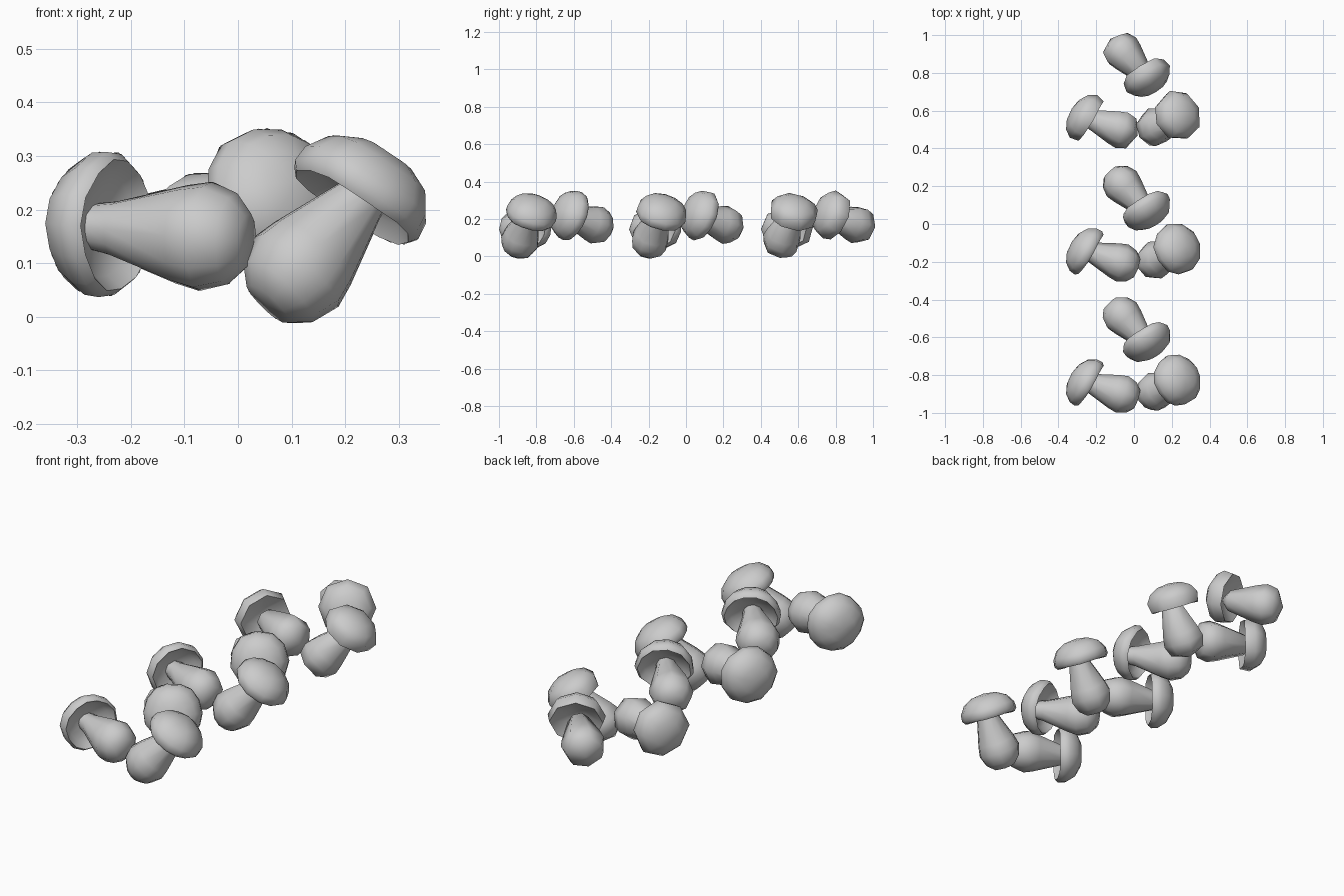
import bpy
import bmesh
from math import sin, cos, pi, radians
from mathutils import Vector

cube = bpy.data.objects.get("Cube")
if cube:
    bpy.data.objects.remove(cube, do_unlink=True)

grey = bpy.data.materials.new("plain grey")
grey.use_nodes = True
COLOUR = (0.6, 0.6, 0.6, 1)
grey.diffuse_color = COLOUR
grey.node_tree.nodes["Principled BSDF"].inputs["Base Color"].default_value = COLOUR

# Profiles as (radius, height along the axis)
STEM = [(0, 0), (0.052, 0.004), (0.086, 0.036), (0.103, 0.088), (0.093, 0.135),
        (0.051, 0.27), (0.044, 0.31), (0, 0.31)]
CAP = [(0, 0.04), (0.05, 0.035), (0.1, 0.02), (0.124, -0.008), (0.137, 0.008),
       (0.134, 0.04), (0.108, 0.08), (0.062, 0.105), (0, 0.114)]


def lathe(name, profile, sides, origin, axis, wave=0.0, phase=0.0):
    """Turn a profile round an axis, with a gentle natural waviness."""
    bm = bmesh.new()
    rings = []
    for r, h in profile:
        if r == 0:
            rings.append([bm.verts.new((0, 0, h))])
            continue
        ring = []
        for i in range(sides):
            a = 2 * pi * i / sides
            w = wave * sin(3 * a + phase)
            ring.append(bm.verts.new((r * (1 + w) * cos(a), r * (1 - w) * sin(a),
                                      h + 0.1 * w * r / 0.13)))
        rings.append(ring)
    for lower, upper in zip(rings, rings[1:]):
        for i in range(sides):
            j = (i + 1) % sides
            if len(lower) == 1:
                bm.faces.new((lower[0], upper[j], upper[i]))
            elif len(upper) == 1:
                bm.faces.new((lower[i], lower[j], upper[0]))
            else:
                bm.faces.new((lower[i], lower[j], upper[j], upper[i]))
    bmesh.ops.recalc_face_normals(bm, faces=bm.faces)
    mesh = bpy.data.meshes.new(name)
    bm.to_mesh(mesh)
    bm.free()
    mesh.shade_smooth()
    mesh.set_sharp_from_angle(angle=radians(62))
    mesh.materials.append(grey)
    obj = bpy.data.objects.new(name, mesh)
    obj.location = origin
    obj.rotation_mode = 'QUATERNION'
    obj.rotation_quaternion = Vector(axis).to_track_quat('Z', 'Y')
    bpy.context.collection.objects.link(obj)
    return obj


# Each mushroom: stem base, stem neck, cap rim centre, cap axis
MUSHROOMS = {
    "lying": ((0.02, -0.93, 0.14), (-0.25, -0.835, 0.165),
              (-0.232, -0.848, 0.17), (-0.85, 0.52, 0.05)),
    "upright": ((0.055, -0.91, 0.02), (0.24, -0.84, 0.23),
                (0.218, -0.832, 0.212), (0.52, 0.2, 0.83)),
    "rear": ((-0.125, -0.42, 0.15), (0.06, -0.625, 0.21),
             (0.055, -0.6, 0.215), (0.5, -0.82, 0.33)),
}

# Three clusters, each coarser than the one in front
for cluster, shift, sides in (("front", 0, 14), ("middle", 0.695, 11), ("back", 1.4, 8)):
    offset = Vector((0, shift, 0))
    for k, (kind, (base, neck, rim, axis)) in enumerate(MUSHROOMS.items()):
        base, neck, rim = (Vector(p) + offset for p in (base, neck, rim))
        coarse = cluster == "back"
        stem = [p for i, p in enumerate(STEM) if not (coarse and i in (1, 6))]
        cap = [p for i, p in enumerate(CAP) if not (coarse and i in (2, 4))]
        name = f"{cluster}_{kind}"
        lathe(name + "_stem", stem, max(7, sides - 3), base, neck - base, 0.03, k)
        lathe(name + "_cap", cap, sides, rim, axis, 0.03, k + 1)
